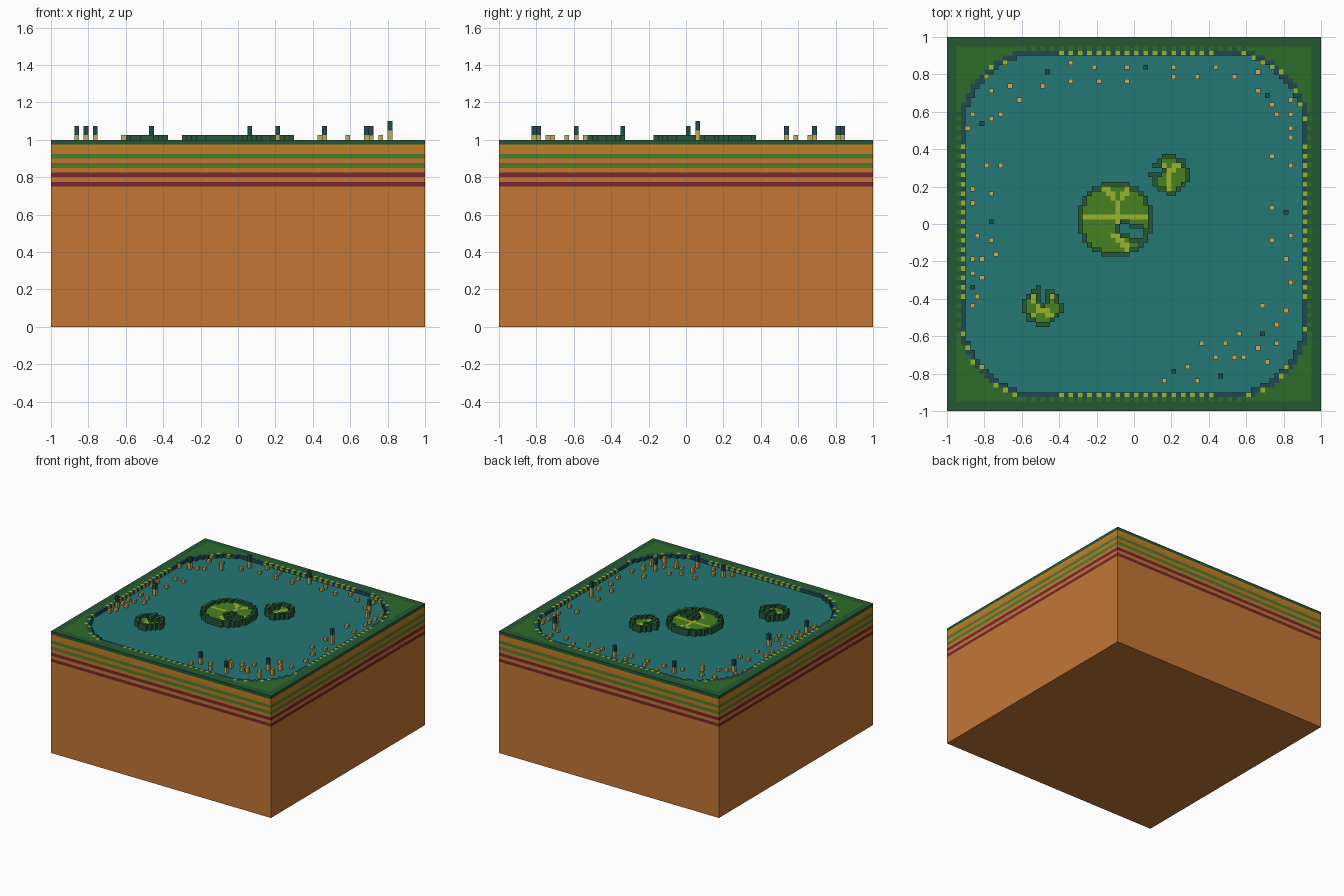
import bpy, bmesh, math
from mathutils import Vector

cube = bpy.data.objects.get("Cube")
if cube:
    bpy.data.objects.remove(cube, do_unlink=True)

V = 0.025            # size of one block
N = 80               # blocks along one side
WATER_Z = 0.975


def linear(c):
    c /= 255
    return c / 12.92 if c <= 0.04045 else ((c + 0.055) / 1.055) ** 2.4


PALETTE = {
    "dark green": (36, 88, 53), "grass green": (46, 108, 40),
    "leaf green": (73, 129, 32), "lime": (152, 180, 46),
    "water teal": (36, 120, 117), "dark teal": (32, 74, 80),
    "straw": (202, 172, 88), "gold": (192, 132, 28),
    "clay orange": (195, 118, 53), "maroon": (117, 40, 46),
}
MATS, INDEX = [], {}
for k, (name, rgb) in enumerate(PALETTE.items()):
    m = bpy.data.materials.new(name)
    col = [linear(c) for c in rgb] + [1.0]
    m.use_nodes = True
    m.diffuse_color = col
    bsdf = m.node_tree.nodes["Principled BSDF"]
    bsdf.inputs["Base Color"].default_value = col
    bsdf.inputs["Roughness"].default_value = 0.9
    MATS.append(m)
    INDEX[name] = k


def finish(name, bm):
    bmesh.ops.remove_doubles(bm, verts=bm.verts, dist=1e-5)
    me = bpy.data.meshes.new(name)
    bm.to_mesh(me)
    bm.free()
    for m in MATS:
        me.materials.append(m)
    ob = bpy.data.objects.new(name, me)
    bpy.context.collection.objects.link(ob)
    return ob


def mid(i):
    return (i + 0.5) * V - 1


def cell(x, y):
    return (math.floor((x + 1) / V), math.floor((y + 1) / V))


def columns(name, cells, base=WATER_Z):
    """Block columns from {(i, j): [(top, colour), ...]} with only outer faces."""
    bm = bmesh.new()

    def quad(pts, colour):
        f = bm.faces.new([bm.verts.new(p) for p in pts])
        f.material_index = INDEX[colour]

    for (i, j), stack in cells.items():
        x0, y0 = i * V - 1, j * V - 1
        x1, y1 = x0 + V, y0 + V
        top, colour = stack[-1]
        quad([(x0, y0, top), (x1, y0, top), (x1, y1, top), (x0, y1, top)], colour)
        for di, dj, a, b in ((0, -1, (x0, y0), (x1, y0)), (1, 0, (x1, y0), (x1, y1)),
                             (0, 1, (x1, y1), (x0, y1)), (-1, 0, (x0, y1), (x0, y0))):
            near = cells.get((i + di, j + dj))
            floor = near[-1][0] if near else base
            low = base
            for z, c in stack:
                lo = max(low, floor)
                if z > lo + 1e-6:
                    quad([(*a, lo), (*b, lo), (*b, z), (*a, z)], c)
                low = z
    return finish(name, bm)


# Ground block: striped sides, flat water surface on top
levels = [(0.75, "clay orange"), (0.775, "maroon"), (0.80, "clay orange"),
          (0.825, "maroon"), (0.85, "clay orange"), (0.875, "leaf green"),
          (0.90, "clay orange"), (0.925, "leaf green"), (0.95, "clay orange"),
          (WATER_Z, "gold")]
bm = bmesh.new()


def square(z):
    return [bm.verts.new((x, y, z)) for x, y in ((-1, -1), (1, -1), (1, 1), (-1, 1))]


ring = square(0)
bm.faces.new(ring[::-1]).material_index = INDEX["clay orange"]
for z, colour in levels:
    upper = square(z)
    for k in range(4):
        n = (k + 1) % 4
        f = bm.faces.new((ring[k], ring[n], upper[n], upper[k]))
        f.material_index = INDEX[colour]
    ring = upper
bm.faces.new(ring).material_index = INDEX["water teal"]
finish("ground_block", bm)


# Grassy bank around a pond with rounded corners
def in_pond(i, j):
    dx = max(abs(mid(i)) - 0.495, 0)
    dy = max(abs(mid(j)) - 0.495, 0)
    return math.hypot(dx, dy) < 0.412


bank = {}
for i in range(N):
    for j in range(N):
        if in_pond(i, j):
            continue
        edge = min(i, j, N - 1 - i, N - 1 - j)
        along = min(abs(mid(i)), abs(mid(j)))
        step = i if abs(mid(i)) < abs(mid(j)) else j
        shore = any(in_pond(i + a, j + b) for a in (-1, 0, 1) for b in (-1, 0, 1))
        if edge < 2:
            colour = "dark green"
        elif shore:
            lime = step % 2 == 0 if along < 0.43 else along > 0.56 and (i + 2 * j) % 5 == 0
            colour = "lime" if lime else "dark teal"
        elif edge == 2 and step % 2 and along < 0.6:
            colour = "dark green"
        else:
            colour = "grass green"
        bank[i, j] = [(1.0, colour)]
columns("grass_bank", bank)


# Lily pads: raised rim, veins, and a notch cut out along a line
def near_line(p, a, b, width):
    a, b = Vector(a), Vector(b)
    t = max(0, min(1, (p - a).dot(b - a) / (b - a).length_squared))
    return (p - a - (b - a) * t).length < width


def lily_pad(name, centre, radius, notch, veins):
    c = Vector(centre)

    def inside(i, j):
        p = Vector((mid(i), mid(j)))
        return (p - c).length < radius and not near_line(p, *notch)

    pad = {}
    for i in range(N):
        for j in range(N):
            if not inside(i, j):
                continue
            p = Vector((mid(i), mid(j)))
            if not all(inside(i + a, j + b) for a, b in ((1, 0), (-1, 0), (0, 1), (0, -1))):
                pad[i, j] = [(1.025, "dark green")]
            elif any(near_line(p, a, b, 0.0145) for a, b in veins):
                pad[i, j] = [(1.0, "lime")]
            else:
                pad[i, j] = [(1.0, "leaf green")]
    columns(name, pad)


hub = (-0.09, 0.04)
lily_pad("large_lily_pad", (-0.10, 0.027), 0.2, ((-0.05, -0.03), (0.03, -0.06), 0.026),
         [(hub, (-0.28, 0.04)), (hub, (0.07, 0.04)), (hub, (-0.09, 0.11)),
          ((-0.09, 0.11), (-0.15, 0.19)), ((-0.09, 0.11), (-0.03, 0.18)),
          (hub, (-0.1, -0.07)), ((-0.1, -0.07), (-0.04, -0.13))])
hub = (0.19, 0.27)
lily_pad("small_lily_pad_back", (0.19, 0.265), 0.106, ((0.09, 0.285), (0.14, 0.285), 0.02),
         [(hub, (0.15, 0.32)), (hub, (0.24, 0.32)), (hub, (0.19, 0.20))])
hub = (-0.49, -0.44)
lily_pad("small_lily_pad_front", hub, 0.106, ((-0.49, -0.33), (-0.49, -0.41), 0.02),
         [(hub, (s * 0.055 - 0.49, t * 0.055 - 0.44)) for s in (-1, 1) for t in (-1, 1)])

# Short straw stems along each bank, with a few taller ones
back = [(-.34, .87), (-.21, .84), (-.04, .84), (.21, .84), (.34, .79), (.43, .84),
        (.54, .78), (.66, .82), (-.34, .77), (-.19, .77), (-.04, .77), (.21, .79),
        (-.49, .74), (-.66, .74), (.66, .72)]
left_bank = [(.73, .63), (.84, .67), (.91 - .07, .59), (.91 - .07, .51), (.74, .37),
             (.84, .47), (.84, .32), (.73, .09), (.84, -.06), (.74, -.08), (.81, -.18),
             (.84, -.31), (.81, -.46), (.69, -.43)]
right_bank = [(-.76, .72), (-.76, .57), (-.87, .59), (-.72, .59), (-.89, .51),
              (-.79, .32), (-.72, .32), (-.86, .19), (-.76, .17), (-.86, .11),
              (-.84, -.06), (-.77, -.08), (-.74, -.16), (-.86, -.18), (-.81, -.18),
              (-.86, -.26), (-.81, -.28), (-.84, -.38), (-.87, -.43)]
front = [(.66, -.66), (.56, -.58), (.49, -.64), (.36, -.64), (.54, -.71),
         (.28, -.76), (.16, -.83), (.34, -.83)]
tall = [(-.61, .66), (.76, .59), (.76, -.53), (.76, -.64), (.71, -.73),
        (.44, -.71), (.58, -.71)]
stems = {cell(x, y): [(1.0, "straw")] for x, y in back + left_bank + right_bank + front}
stems.update({cell(x, y): [(1.025, "straw")] for x, y in tall})
columns("straw_stems", stems)

# Cattails: straw stem with a dark head
heads = [(-.86, -.335), (-.81, .54), (-.76, .015), (-.46, .815), (.06, .84),
         (.21, -.785), (.46, -.81), (.69, -.585), (.71, .69)]
cattails = {cell(x, y): [(1.025, "straw"), (1.075, "dark teal")] for x, y in heads}
cattails[cell(.81, .06)] = [(1.05, "straw"), (1.1, "dark teal")]
columns("cattails", cattails)
